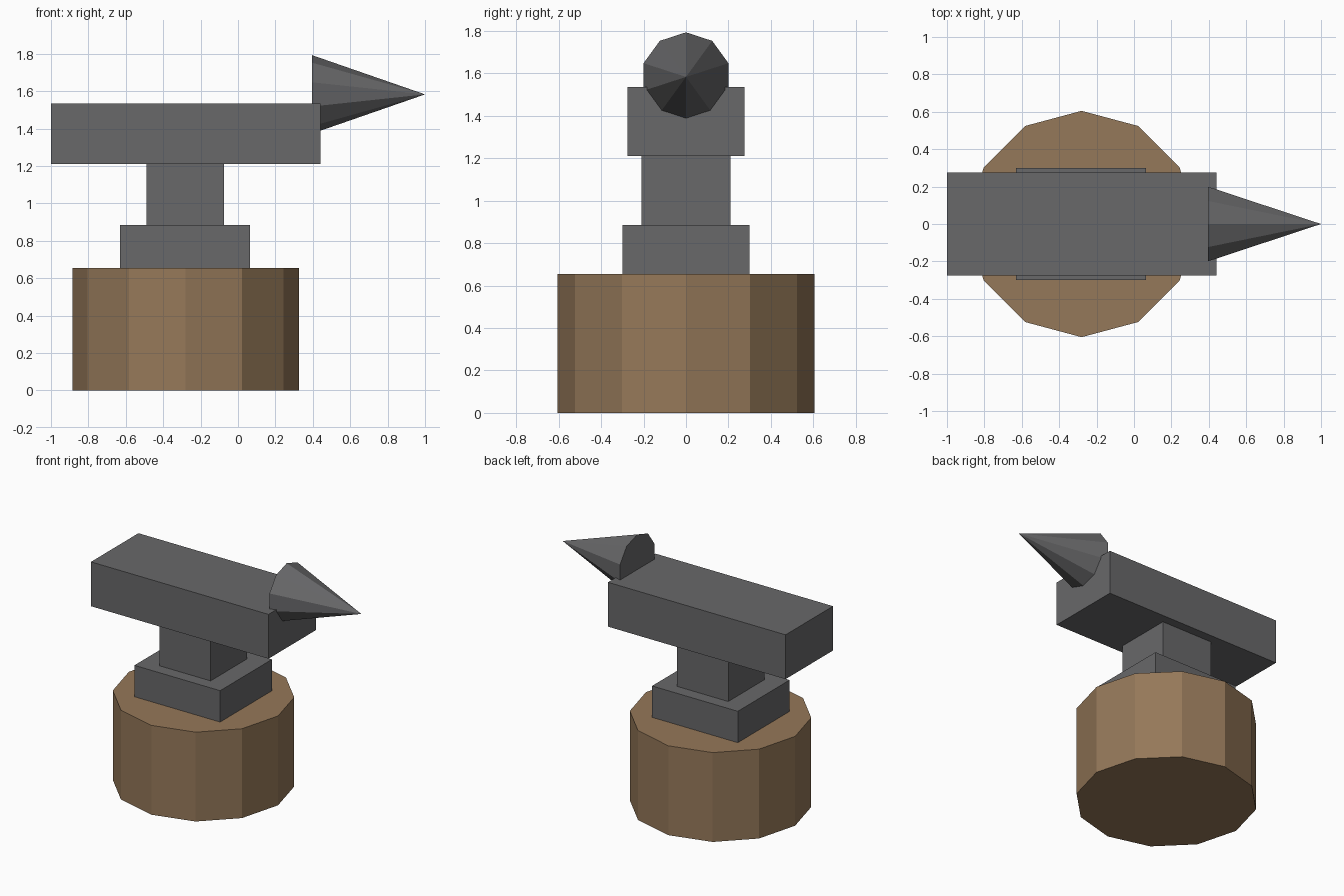
import bpy
from math import radians

cube = bpy.data.objects.get("Cube")
if cube:
    bpy.data.objects.remove(cube, do_unlink=True)


def make_material(name, rgb):
    mat = bpy.data.materials.new(name)
    mat.use_nodes = True
    color = (*rgb, 1.0)
    mat.diffuse_color = color
    bsdf = next(n for n in mat.node_tree.nodes if n.type == 'BSDF_PRINCIPLED')
    bsdf.inputs["Base Color"].default_value = color
    return mat


iron = make_material("dark iron", (0.138, 0.138, 0.143))
wood = make_material("brown wood", (0.30, 0.188, 0.10))


def finish(name, mat):
    obj = bpy.context.object
    obj.name = obj.data.name = name
    obj.data.materials.append(mat)
    return obj


def block(name, x0, x1, half_y, z0, z1):
    bpy.ops.mesh.primitive_cube_add(size=1, location=((x0 + x1) / 2, 0, (z0 + z1) / 2))
    obj = finish(name, iron)
    obj.scale = (x1 - x0, 2 * half_y, z1 - z0)
    bpy.ops.object.transform_apply(location=False, rotation=False, scale=True)


# Wooden stump, twelve-sided with a corner facing each axis
STUMP_X, STUMP_H = -0.28, 0.655
bpy.ops.mesh.primitive_cylinder_add(vertices=12, radius=0.605, depth=STUMP_H,
                                    location=(STUMP_X, 0, STUMP_H / 2))
finish("stump", wood)

# Stacked iron blocks
block("anvil_foot", -0.63, 0.065, 0.30, STUMP_H, 0.885)
block("anvil_waist", -0.49, -0.075, 0.21, 0.885, 1.21)
block("anvil_body", -1.0, 0.44, 0.275, 1.21, 1.535)

# Ten-sided horn, sunk a little into the end of the body
HORN_BASE, HORN_TIP = 0.395, 1.0
bpy.ops.mesh.primitive_cone_add(vertices=10, radius1=0.21, radius2=0,
                                depth=HORN_TIP - HORN_BASE,
                                location=((HORN_BASE + HORN_TIP) / 2, 0, 1.583))
horn = finish("horn", iron)
# Spin a quarter turn so corners lie level at the sides, then lay it along +x
for v in horn.data.vertices:
    v.co.x, v.co.y, v.co.z = v.co.z, v.co.y, -v.co.x
horn.rotation_euler.x = radians(90)
